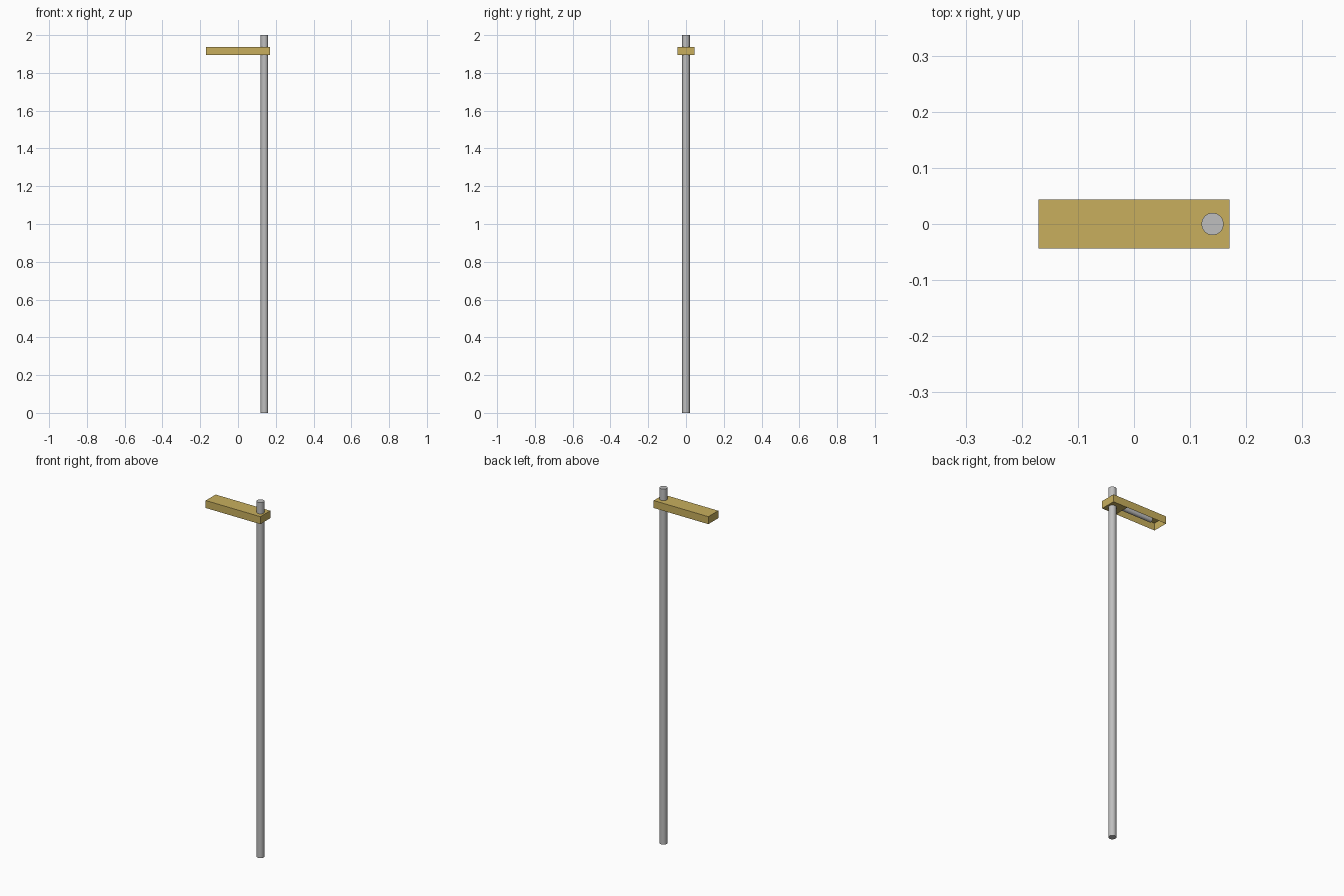
import bpy, bmesh, math
from mathutils import Vector

if "Cube" in bpy.data.objects:
    bpy.data.objects.remove(bpy.data.objects["Cube"])

def material(name, rgb):
    m = bpy.data.materials.new(name)
    m.diffuse_color = (*rgb, 1)
    m.use_nodes = True
    m.node_tree.nodes["Principled BSDF"].inputs["Base Color"].default_value = m.diffuse_color
    return m

grey = material("grey metal", (0.52, 0.52, 0.52))
yellow = material("ochre yellow", (0.58, 0.43, 0.11))

def rod(name, start, end, radius, mat, sides=16):
    """Capped cylinder between two points."""
    a, b = Vector(start), Vector(end)
    bpy.ops.mesh.primitive_cylinder_add(vertices=sides, radius=radius, depth=(b - a).length,
                                        location=(a + b) / 2,
                                        rotation=(b - a).to_track_quat('Z', 'Y').to_euler())
    ob = bpy.context.object
    ob.name = name
    ob.data.materials.append(mat)
    bpy.ops.object.shade_smooth_by_angle(angle=math.radians(40))
    return ob

# Lamp head: box whose underside is closed near the pole and recessed beyond
X, Y, Z0, Z1, SPLIT = 0.17, 0.044, 1.894, 1.936, 0.08
bm = bmesh.new()
bmesh.ops.create_cube(bm, size=1)
for v in bm.verts:
    v.co = (2 * X * v.co.x, 2 * Y * v.co.y, (Z0 + Z1) / 2 + (Z1 - Z0) * v.co.z)
bottom = min(bm.faces, key=lambda f: f.calc_center_median().z)
bmesh.ops.bisect_plane(bm, geom=[bottom] + list(bottom.edges) + list(bottom.verts),
                       plane_co=(SPLIT, 0, 0), plane_no=(1, 0, 0))
bm.faces.ensure_lookup_table()
opening = [f for f in bm.faces if f.normal.z < -0.9 and f.calc_center_median().x < SPLIT]
# Thin-walled recess for the lamp
bmesh.ops.inset_region(bm, faces=opening, thickness=0.0015, use_even_offset=True)
for v in opening[0].verts:
    v.co.z = Z1 - 0.002
me = bpy.data.meshes.new("lamp_head")
bm.to_mesh(me)
bm.free()
me.materials.append(yellow)
head = bpy.data.objects.new("lamp_head", me)
bpy.context.collection.objects.link(head)

# Pole and lamp tube inside the recess
rod("pole", (0.14, 0, 0), (0.14, 0, 2), 0.02, grey)
rod("lamp_tube", (SPLIT + 0.002, 0, 1.912), (-0.11, 0, 1.912), 0.013, grey)
